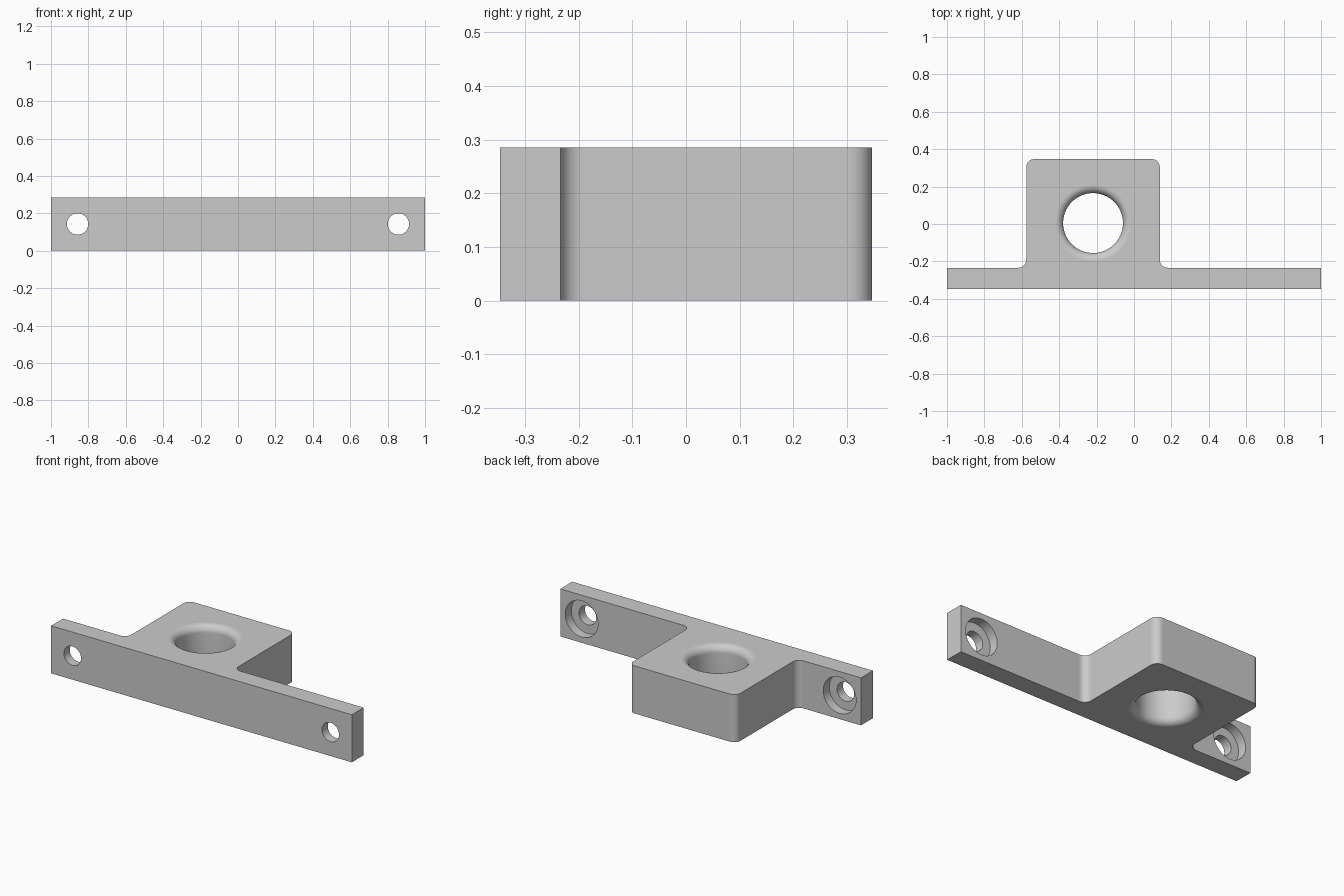
import bpy, bmesh
from math import sin, cos, pi, radians
from mathutils import Matrix, Vector

cube = bpy.data.objects.get("Cube")
if cube:
    bpy.data.objects.remove(cube, do_unlink=True)

HEIGHT = 0.286
BACK = 0.347            # half depth
PLATE_Y = -0.234        # rear face of the mounting plate
LEFT, RIGHT = 0.138, -0.576
FILLET = 0.043
BORE = 0.16

grey = bpy.data.materials.new("plain grey")
grey.use_nodes = True
grey.diffuse_color = (0.6, 0.6, 0.6, 1)
grey.node_tree.nodes["Principled BSDF"].inputs["Base Color"].default_value = (0.6, 0.6, 0.6, 1)


def to_object(name, bm):
    bmesh.ops.recalc_face_normals(bm, faces=bm.faces[:])
    mesh = bpy.data.meshes.new(name)
    bm.to_mesh(mesh)
    bm.free()
    mesh.materials.append(grey)
    obj = bpy.data.objects.new(name, mesh)
    bpy.context.collection.objects.link(obj)
    return obj


def lathe(name, profile, matrix, steps):
    """Spin a closed (radius, z) profile about z, then place it."""
    bm = bmesh.new()
    verts = [bm.verts.new((r, 0, z)) for r, z in profile]
    edges = [bm.edges.new(pair) for pair in zip(verts, verts[1:])]
    bmesh.ops.spin(bm, geom=verts + edges, cent=(0, 0, 0), axis=(0, 0, 1),
                   angle=2 * pi, steps=steps)
    bmesh.ops.remove_doubles(bm, verts=bm.verts[:], dist=1e-5)
    bm.transform(matrix)
    obj = to_object(name, bm)
    obj.hide_render = True
    return obj


# Plate and block: one extruded outline with rounded upright corners
outline = [(-1, -BACK), (1, -BACK), (1, PLATE_Y), (LEFT, PLATE_Y), (LEFT, BACK),
           (RIGHT, BACK), (RIGHT, PLATE_Y), (-1, PLATE_Y)]
bm = bmesh.new()
base = bm.faces.new([bm.verts.new((x, y, 0)) for x, y in outline])
top = bmesh.ops.extrude_face_region(bm, geom=[base])["geom"]
bmesh.ops.translate(bm, vec=(0, 0, HEIGHT),
                    verts=[g for g in top if isinstance(g, bmesh.types.BMVert)])
corners = [e for e in bm.edges
           if abs(e.verts[0].co.z - e.verts[1].co.z) > 0.1 and abs(e.verts[0].co.x) < 0.9]
bmesh.ops.bevel(bm, geom=corners, offset=FILLET, segments=10, profile=0.5, affect='EDGES')
bracket = to_object("mounting_bracket", bm)

# Bore cutter with rounded mouths at both ends
arc = [(BORE + FILLET * (1 - cos(a)), HEIGHT - FILLET + FILLET * sin(a))
       for a in (i * pi / 20 for i in range(11))]
rim = BORE + FILLET
upper = arc + [(rim, HEIGHT + 0.1), (0, HEIGHT + 0.1)]
lower = [(r, HEIGHT - z) for r, z in reversed(upper)]
cutters = [lathe("bore_cutter", lower + upper,
                 Matrix.Translation(((LEFT + RIGHT) / 2, 0.005, 0)), 96)]

# Counterbored screw hole cutters, the wide end facing the back
turn = Matrix.Rotation(radians(-90), 4, 'X')
screw = [(0, -0.5), (0.057, -0.5), (0.057, PLATE_Y - 0.057),
         (0.109, PLATE_Y - 0.057), (0.109, 0), (0, 0)]
for side, x in (("left", 0.858), ("right", -0.858)):
    place = Matrix.Translation((x, 0, HEIGHT / 2)) @ turn
    cutters.append(lathe(side + "_screw_cutter", screw, place, 64))

# Cut the holes
bpy.ops.object.select_all(action='DESELECT')
bpy.context.view_layer.objects.active = bracket
bracket.select_set(True)
for cutter in cutters:
    mod = bracket.modifiers.new(cutter.name, 'BOOLEAN')
    mod.operation = 'DIFFERENCE'
    mod.solver = 'EXACT'
    mod.object = cutter
    bpy.ops.object.modifier_apply(modifier=mod.name)
for cutter in cutters:
    bpy.data.objects.remove(cutter, do_unlink=True)

# Smooth the curved strips, keep the large planes flat
bpy.ops.object.shade_smooth_by_angle(angle=radians(30))
for face in bracket.data.polygons:
    if face.area > 0.015:
        face.use_smooth = False
